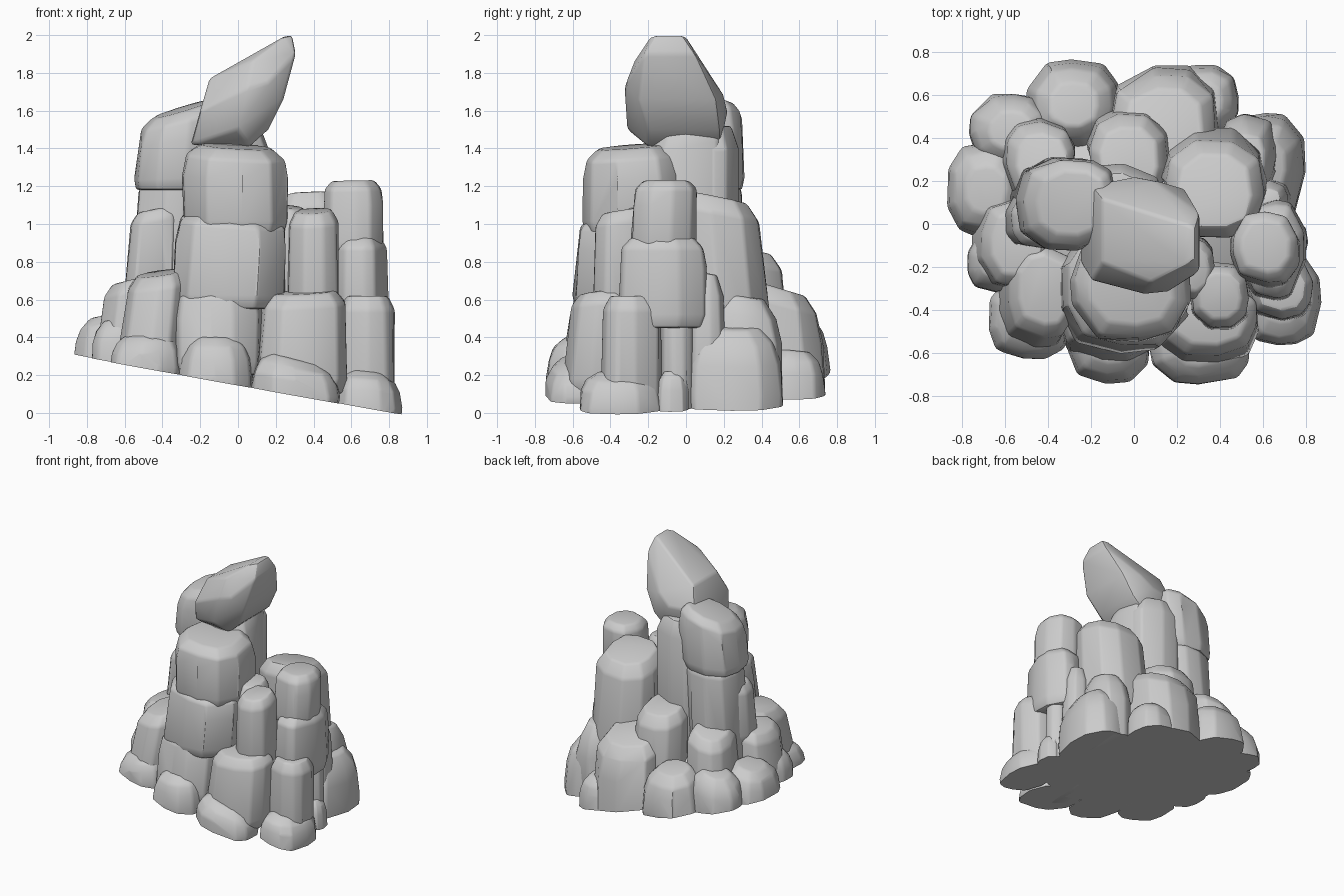
import bpy, bmesh, math, random
from mathutils import Vector

random.seed(7)

if "Cube" in bpy.data.objects:
    bpy.data.objects.remove(bpy.data.objects["Cube"])

stone = bpy.data.materials.new("grey stone")
stone.use_nodes = True
stone.diffuse_color = (0.6, 0.6, 0.6, 1)
stone.node_tree.nodes["Principled BSDF"].inputs["Base Color"].default_value = (0.6, 0.6, 0.6, 1)

# Sloping ground plane on which the outcrop was cut
ground_point = Vector((0, 0, 0.152))
ground_normal = Vector((0.18, -0.01, 1)).normalized()
PILLAR = ((0, 0.93), (0.15, 1), (0.65, 1), (0.88, 0.93), (1, 0.7))
BOULDER = ((0, 0.98), (0.25, 1), (0.6, 0.94), (0.83, 0.8), (1, 0.5))


def rock(name, xs, ys, zs, slope=(0, 0), lean=(0, 0), rings=PILLAR, sides=10):
    """Faceted stone filling a box, with a sloping top and an optional lean."""
    cx, cy = sum(xs) / 2, sum(ys) / 2
    rx, ry = (xs[1] - xs[0]) / 2, (ys[1] - ys[0]) / 2
    turn = random.uniform(0, math.tau)
    angles = [turn + math.tau * (i + random.uniform(-0.25, 0.25)) / sides for i in range(sides)]
    bm = bmesh.new()
    for t, r in rings:
        for a in angles:
            c, s = math.cos(a), math.sin(a)
            f = r * random.uniform(0.98, 1.03) / (abs(c) ** 2.7 + abs(s) ** 2.7) ** (1 / 2.7)
            x, y = rx * f * c, ry * f * s
            z = zs[0] + t * (zs[1] - zs[0]) + t * (slope[0] * x + slope[1] * y)
            bm.verts.new((cx + x + lean[0] * (t - 0.5), cy + y + lean[1] * (t - 0.5), z))
    finish(name, bm)


def finish(name, bm):
    """Hull the points, soften the edges, trim at the ground and shade."""
    res = bmesh.ops.convex_hull(bm, input=bm.verts[:])
    junk = {g for g in res["geom_interior"] + res["geom_unused"] if isinstance(g, bmesh.types.BMVert)}
    bmesh.ops.delete(bm, geom=list(junk), context="VERTS")
    bmesh.ops.dissolve_limit(bm, angle_limit=math.radians(9), verts=bm.verts[:], edges=bm.edges[:])
    sharp = [e for e in bm.edges if len(e.link_faces) == 2 and e.calc_face_angle() > 0.4]
    bmesh.ops.bevel(bm, geom=sharp, offset=0.016, segments=2, profile=0.5,
                    affect="EDGES", clamp_overlap=True)
    cut = bmesh.ops.bisect_plane(bm, geom=bm.verts[:] + bm.edges[:] + bm.faces[:],
                                 plane_co=ground_point, plane_no=ground_normal, clear_inner=True)
    rim = [g for g in cut["geom_cut"] if isinstance(g, bmesh.types.BMEdge)]
    if rim:
        bmesh.ops.holes_fill(bm, edges=rim)
    bmesh.ops.recalc_face_normals(bm, faces=bm.faces[:])
    mesh = bpy.data.meshes.new(name)
    bm.to_mesh(mesh)
    bm.free()
    mesh.materials.append(stone)
    mesh.shade_smooth()
    mesh.set_sharp_from_angle(angle=math.radians(28))
    bpy.context.collection.objects.link(bpy.data.objects.new(name, mesh))


# Crown: a leaning wedge, outlined from the front as (x, z, near y, far y)
bm = bmesh.new()
for x, z, near, far in ((-0.25, 1.42, -0.18, 0.12), (-0.2, 1.6, -0.26, 0.18),
                        (-0.15, 1.77, -0.18, 0.12), (0.08, 1.87, -0.27, 0.08),
                        (0.24, 1.99, -0.19, 0), (0.285, 2, -0.16, -0.02),
                        (0.305, 1.9, -0.22, 0.05), (0.24, 1.66, -0.25, 0.16),
                        (0.16, 1.5, -0.2, 0.18), (0.06, 1.41, -0.2, 0.18)):
    for y in (near, far):
        bm.verts.new((x, y, z))
for x, z, y in ((0.05, 1.72, -0.325), (0.16, 1.75, -0.315), (0, 1.5, -0.31),
                (0, 1.6, 0.22), (0.1, 1.68, 0.2)):
    bm.verts.new((x, y, z))
finish("crown_stone", bm)

# Tall pillars
rock("core_pillar", (-0.24, 0.17), (-0.25, 0.24), (0.5, 1.53), (0, 0.22))
rock("rear_pillar", (-0.3, 0.14), (-0.05, 0.29), (0.5, 1.52))
rock("spire_stone", (-0.54, -0.08), (-0.12, 0.31), (1.18, 1.61), (0.3, 0.1), (0.04, 0))
rock("spire_pillar", (-0.56, -0.14), (-0.1, 0.31), (0.5, 1.28), (0.05, -0.1), (0.05, 0))
rock("spire_flank", (-0.59, -0.3), (-0.12, 0.16), (0.62, 1.08), (0.2, 0), (0.03, 0))
rock("front_upper_block", (-0.29, 0.27), (-0.55, -0.03), (0.95, 1.41), (-0.06, 0.08))
rock("front_middle_block", (-0.34, 0.26), (-0.59, -0.02), (0.55, 1.07), (-0.08, 0.1), (0.02, 0.02))
rock("left_pillar", (0.13, 0.62), (-0.06, 0.43), (0.4, 1.14), (0.05, -0.2), (0, -0.06))
rock("left_cap", (0.45, 0.77), (-0.29, 0.06), (0.85, 1.23), (0.02, 0), (0, 0.02))
rock("left_shoulder", (0.5, 0.8), (-0.36, 0.11), (0.45, 0.93))
rock("left_front_pillar", (0.26, 0.54), (-0.49, -0.18), (0.55, 1.07), (0.05, 0.15))
rock("left_inner_pillar", (0.18, 0.38), (-0.36, -0.06), (0.6, 1.09), (-0.1, 0.1))

# Waist boulders
rock("left_waist", (0.52, 0.84), (-0.45, -0.12), (0, 0.62))
rock("left_waist_rear", (0.5, 0.77), (-0.14, 0.05), (0, 0.62))
rock("left_waist_wedge", (0.5, 0.74), (0.0, 0.22), (0.1, 0.74), (0, -0.2), rings=BOULDER)
rock("left_front_waist", (0.1, 0.58), (-0.64, -0.25), (0.1, 0.64), (0.05, 0.1), (0.02, 0.04))
rock("front_waist", (-0.34, 0.13), (-0.63, -0.2), (0.2, 0.69), (0.08, 0.1), (0, 0.06))
rock("right_front_waist", (-0.62, -0.27), (-0.57, -0.1), (0.2, 0.74), (0.15, 0.1), (0.06, 0.06))
rock("right_waist", (-0.74, -0.4), (-0.3, 0.12), (0.2, 0.71), (0.25, 0), (0.05, 0))
rock("right_rear_waist", (-0.62, -0.28), (0.1, 0.5), (0.2, 0.78), (0.2, -0.2), (0.04, -0.04))
rock("rear_waist", (-0.22, 0.17), (0.12, 0.54), (0.2, 0.87), (0, -0.2), (0, -0.05))
rock("left_rear_waist", (0.38, 0.68), (0.1, 0.52), (0.05, 0.62), (-0.1, -0.2), rings=BOULDER)

# Foot boulders around the rim, each starting just under the sloping ground
for name, xs, ys, top, slope in (
        ("foot_front", (-0.31, 0.08), (-0.74, -0.35), 0.41, (0, 0.1)),
        ("foot_front_left", (0.07, 0.54), (-0.75, -0.38), 0.29, (-0.25, 0.1)),
        ("foot_front_right", (-0.68, -0.29), (-0.63, -0.25), 0.43, (0.1, 0.1)),
        ("foot_left", (0.5, 0.865), (-0.57, -0.12), 0.22, (-0.1, 0)),
        ("foot_left_small", (0.6, 0.81), (-0.16, 0.02), 0.22, (0, 0)),
        ("foot_left_rear", (0.42, 0.8), (-0.01, 0.52), 0.46, (-0.25, 0)),
        ("foot_right_front", (-0.78, -0.5), (-0.32, -0.02), 0.5, (0.2, 0)),
        ("foot_right", (-0.875, -0.5), (-0.06, 0.38), 0.52, (0.2, 0)),
        ("foot_right_rear", (-0.77, -0.38), (0.26, 0.61), 0.53, (0.2, -0.1)),
        ("foot_rear_right", (-0.5, -0.06), (0.35, 0.76), 0.53, (0, -0.2)),
        ("foot_rear_left", (0.16, 0.49), (0.4, 0.74), 0.33, (0, -0.1))):
    base = ground_point.z - 0.18 * sum(xs) / 2 - 0.06
    rock(name, xs, ys, (base, top), slope, rings=BOULDER, sides=11)
rock("foot_rear", (-0.12, 0.4), (0.25, 0.73), (-0.05, 0.67), (0, -0.3), (0, -0.06))

# Solid heart that closes the gaps between stones
rock("heart", (-0.62, 0.62), (-0.52, 0.52), (-0.1, 0.5), rings=BOULDER, sides=14)
